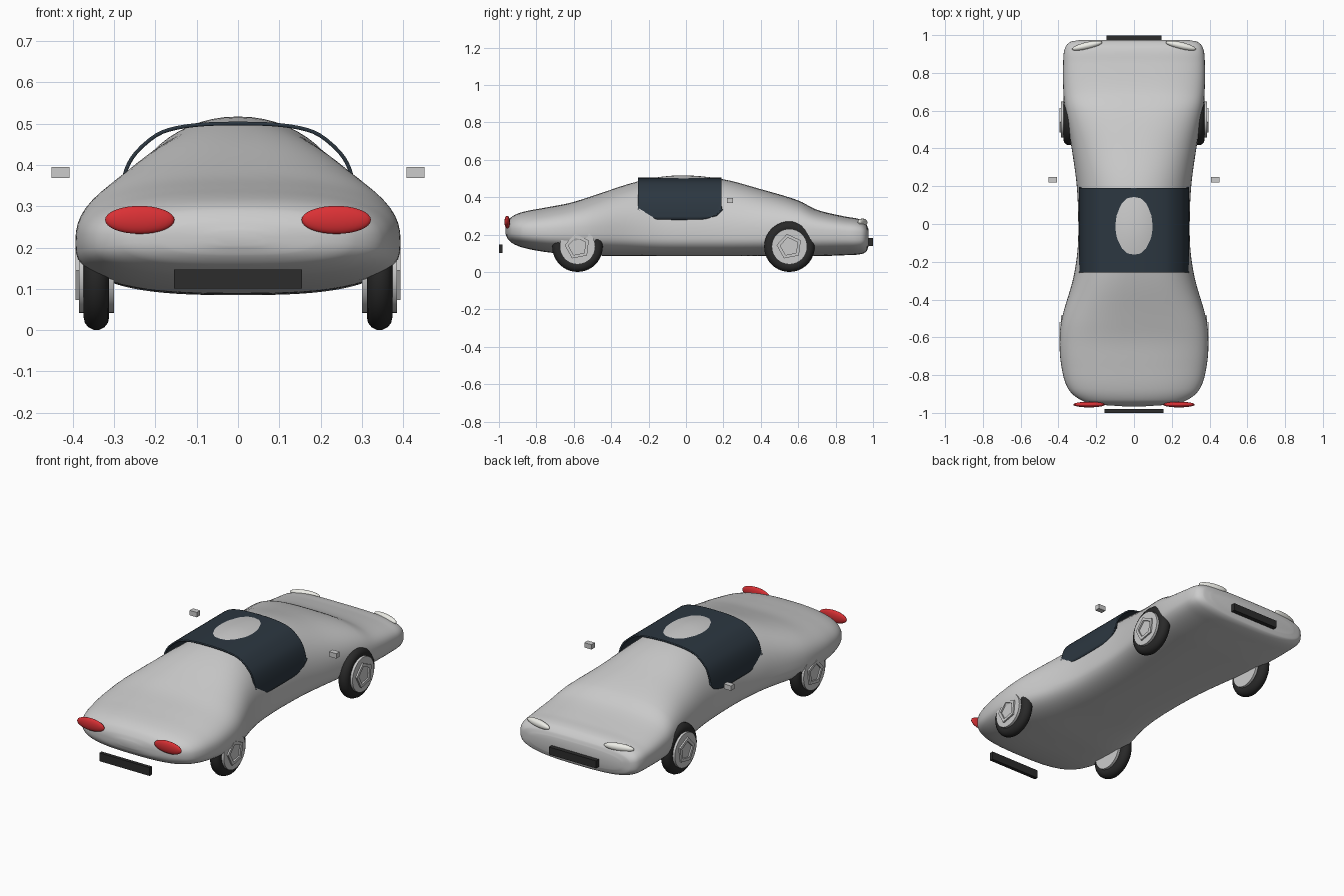
import bpy, bmesh, math
from mathutils import Matrix, Vector

if "Cube" in bpy.data.objects:
    bpy.data.objects.remove(bpy.data.objects["Cube"])


def mat(name, rgb):
    m = bpy.data.materials.new(name)
    m.diffuse_color = (*rgb, 1)
    m.use_nodes = True
    m.node_tree.nodes["Principled BSDF"].inputs["Base Color"].default_value = m.diffuse_color
    return m


GLASS = mat("glass_dark", (0.025, 0.038, 0.052))
RED = mat("lamp_red", (0.7, 0.03, 0.035))
WHITE = mat("lamp_white", (0.85, 0.85, 0.8))
BLACK = mat("trim_black", (0.025, 0.025, 0.025))
RUBBER = mat("rubber", (0.022, 0.022, 0.022))


def finish(name, bm, material=None, angle=40):
    bmesh.ops.recalc_face_normals(bm, faces=bm.faces)
    me = bpy.data.meshes.new(name)
    bm.to_mesh(me)
    bm.free()
    ob = bpy.data.objects.new(name, me)
    bpy.context.collection.objects.link(ob)
    if material:
        me.materials.append(material)
    bpy.ops.object.select_all(action='DESELECT')
    ob.select_set(True)
    bpy.context.view_layer.objects.active = ob
    bpy.ops.object.shade_smooth_by_angle(angle=math.radians(angle))
    return ob


def smooth_rows(rows, steps):
    """Cubic interpolation through rows, first column as the parameter."""
    def slope(i, k):
        a, b = rows[max(i - 1, 0)], rows[min(i + 1, len(rows) - 1)]
        return (b[k] - a[k]) / (b[0] - a[0])
    out = []
    for i in range(len(rows) - 1):
        p, q = rows[i], rows[i + 1]
        h = q[0] - p[0]
        for s in range(steps):
            t = s / steps
            out.append([p[0] + h * t] + [
                (2*t**3 - 3*t*t + 1) * p[k] + (t**3 - 2*t*t + t) * h * slope(i, k)
                + (3*t*t - 2*t**3) * q[k] + (t**3 - t*t) * h * slope(i + 1, k)
                for k in range(1, len(p))])
    return out + [list(rows[-1])]


def loft(bm, rings, closed):
    vs = [[bm.verts.new(p) for p in r] for r in rings]
    n = len(vs[0])
    for a, b in zip(vs, vs[1:]):
        for j in range(n if closed else n - 1):
            bm.faces.new((a[j], a[(j + 1) % n], b[(j + 1) % n], b[j]))
    return vs


def box(name, loc, size, material=None):
    bm = bmesh.new()
    bmesh.ops.create_cube(bm, size=1, matrix=Matrix.Translation(loc) @ Matrix.Diagonal((*size, 1)))
    return finish(name, bm, material, 30)


def ellipsoid(name, loc, radii, material, turn=0):
    bm = bmesh.new()
    bmesh.ops.create_uvsphere(bm, u_segments=28, v_segments=16, radius=1,
                              matrix=Matrix.Translation(loc) @ Matrix.Rotation(turn, 4, 'Z')
                              @ Matrix.Diagonal((*radii, 1)))
    return finish(name, bm, material)


# Body: stations of y, half width, bottom, widest height, top, squareness
stations = [
    (-.965, .06, .205, .225, .24, 2), (-.955, .20, .18, .225, .267, 2.2),
    (-.93, .285, .155, .22, .297, 2.4), (-.87, .35, .13, .215, .322, 2.5),
    (-.75, .385, .107, .21, .345, 2.6), (-.62, .394, .095, .21, .37, 2.7),
    (-.5, .382, .088, .21, .407, 2.6), (-.3, .325, .087, .205, .473, 2.4),
    (-.15, .3, .085, .2, .507, 2.1), (0, .295, .085, .2, .517, 2.1),
    (.2, .303, .085, .2, .496, 2.2), (.4, .33, .085, .2, .443, 2.4),
    (.6, .364, .085, .2, .383, 2.8), (.7, .374, .085, .2, .333, 3),
    (.85, .375, .09, .195, .297, 3.2), (.93, .366, .095, .19, .282, 3.4),
    (.965, .335, .11, .19, .255, 3.4), (.975, .28, .135, .19, .23, 3)]


def section(y, w, zb, zm, zt, n, count=64):
    pts = []
    for i in range(count):
        a = 2 * math.pi * i / count
        c, s = math.cos(a), math.sin(a)
        e = n if s >= 0 else 2.8
        x = math.copysign(abs(c) ** (2 / e), c) * w
        h = abs(s) ** (2 / e)
        pts.append((x, y, zm + h * (zt - zm) if s >= 0 else zm - h * (zm - zb)))
    return pts


bm = bmesh.new()
rings = loft(bm, [section(*r) for r in smooth_rows(stations, 5)], True)
bm.faces.new(rings[0])
bm.faces.new(rings[-1])
finish("body", bm, None, 50)

# Window canopy: thin arch draped over the cabin, lower corners rounded
half = [(0, 0, .505), (1, .08, .503), (2, .15, .494), (3, .2, .476),
        (4, .25, .433), (5, .275, .39), (6, .288, .335), (7, .292, .28)]
side = [(r[1], r[2]) for r in smooth_rows(half, 3)]
arch = [(-x, z) for x, z in reversed(side[1:])] + side
rings = []
for i in range(25):
    t = -math.cos(math.pi * i / 24)
    low = .28 + .06 * abs(t) ** 5
    rings.append([(x, -.033 + .223 * t, max(z, low - (.335 - z) * .02) if z < .34 else z)
                  for x, z in arch])
bm = bmesh.new()
loft(bm, rings, False)
glass = finish("window_canopy", bm, GLASS)
mod = glass.modifiers.new("thickness", 'SOLIDIFY')
mod.thickness = .009
mod.offset = -1

# Wheels: tyre ring, rim disc and a pentagon of bars on the hub
TO_X = Matrix.Rotation(math.pi / 2, 4, 'Y')
for s, side_name in ((1, "right"), (-1, "left")):
    for y, end in ((-.58, "front"), (.553, "rear")):
        label = f"{end}_{side_name}"
        c = Vector((s * .343, y, .136))
        bm = bmesh.new()
        loops = []
        for i in range(41):
            a = 2 * math.pi * i / 40
            loops.append([(c.x + .031 * math.cos(b),
                           c.y + (.105 + .031 * math.sin(b)) * math.cos(a),
                           c.z + (.105 + .031 * math.sin(b)) * math.sin(a))
                          for b in [2 * math.pi * k / 14 for k in range(14)]])
        loft(bm, loops, True)
        bmesh.ops.remove_doubles(bm, verts=bm.verts, dist=1e-5)
        finish("tyre_" + label, bm, RUBBER)

        bm = bmesh.new()
        bmesh.ops.create_cone(bm, cap_ends=True, segments=32, radius1=.095, radius2=.095,
                              depth=.085, matrix=Matrix.Translation(c) @ TO_X)
        finish("rim_" + label, bm)

        bm = bmesh.new()
        for k in range(5):
            turn = Matrix.Rotation(math.radians(-7 + 72 * k), 4, 'X')
            bmesh.ops.create_cube(bm, size=1, matrix=Matrix.Translation(c + Vector((s * .044, 0, 0)))
                                  @ turn @ Matrix.Translation((0, .048, 0))
                                  @ Matrix.Diagonal((.014, .016, .08, 1)))
        finish("hub_bars_" + label, bm, None, 30)

    # Lamps and mirrors
    ellipsoid("front_lamp_" + side_name, (s * .238, -.956, .267), (.084, .015, .034), RED)
    ellipsoid("rear_lamp_" + side_name, (s * .248, .944, .265), (.082, .019, .021), WHITE,
              s * math.radians(-13))
    box("mirror_" + side_name, (s * .43, .235, .382), (.044, .03, .027))

# Dark plates at both ends
box("front_plate", (0, -.99, .124), (.31, .02, .046), BLACK)
box("rear_plate", (0, .985, .161), (.29, .028, .042), BLACK)
